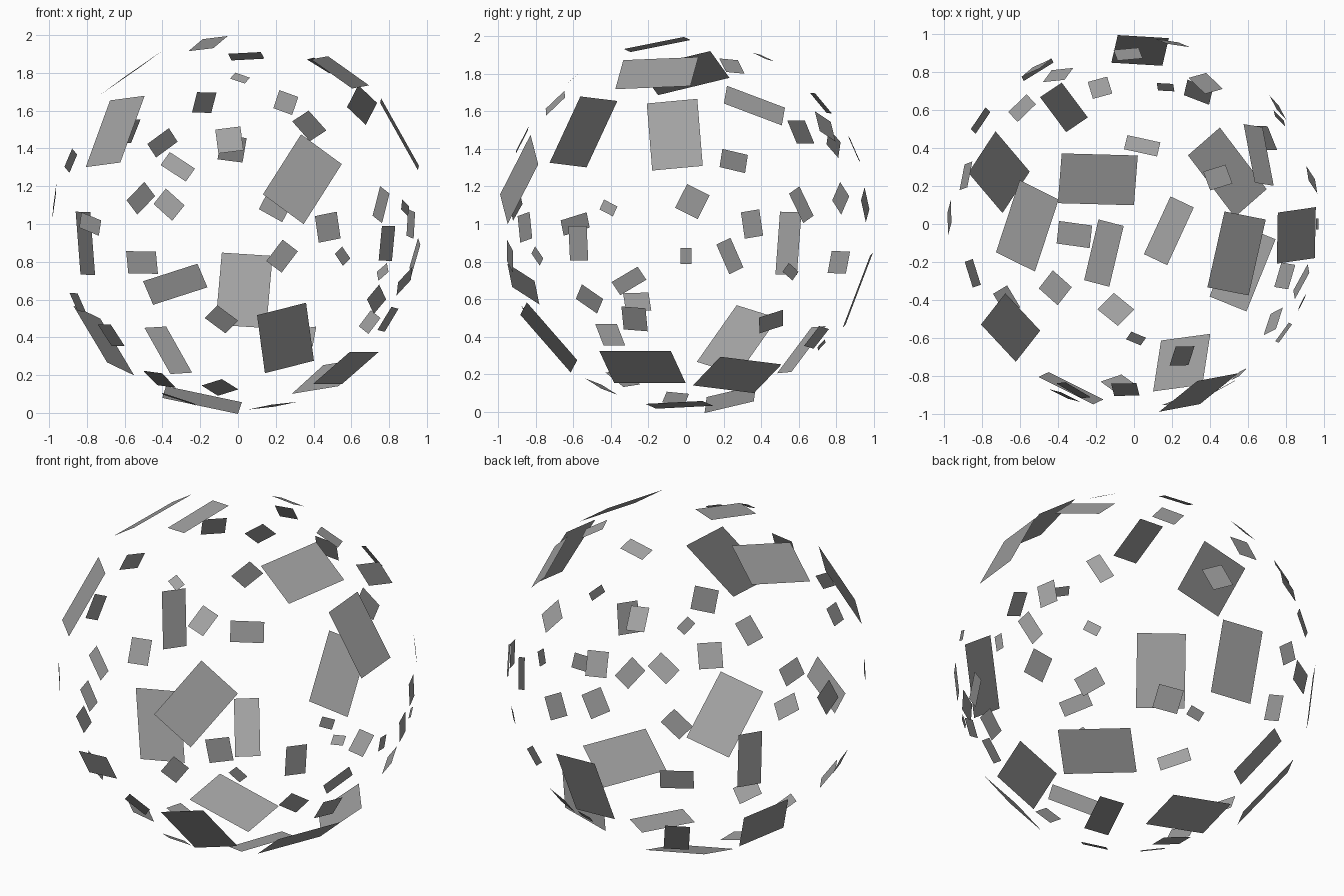
import bpy
import bmesh
from math import radians
from mathutils import Matrix, Vector

default_cube = bpy.data.objects.get("Cube")
if default_cube:
    bpy.data.objects.remove(default_cube, do_unlink=True)

SHELL_RADIUS = 0.98
SHELL_CENTRE = Vector((0, 0, 1))

# Single flat grey for every panel
grey = bpy.data.materials.new("panel_grey")
grey.use_nodes = True
grey_value = (0.36, 0.36, 0.36, 1)
grey.diffuse_color = grey_value
grey.node_tree.nodes["Principled BSDF"].inputs["Base Color"].default_value = grey_value


def tangent_frame(longitude, latitude, roll):
    """Matrix that lays a panel on the shell: local x is east, y north, z outward."""
    facing = (Matrix.Rotation(radians(longitude), 4, "Z")
              @ Matrix.Rotation(radians(-latitude), 4, "Y"))
    east_north_out = Matrix(((0, 0, 1, 0), (1, 0, 0, 0), (0, 1, 0, 0), (0, 0, 0, 1)))
    outward = Matrix.Translation((0, 0, SHELL_RADIUS))
    spin = Matrix.Rotation(radians(roll), 4, "Z")
    return Matrix.Translation(SHELL_CENTRE) @ facing @ east_north_out @ outward @ spin


def add_panels(name, length, width, placements):
    """Build one object of equal thin panels, each placed by longitude, latitude, roll."""
    bm = bmesh.new()
    stretch = Matrix.Diagonal((length, width, 1, 1))
    for longitude, latitude, roll in placements:
        frame = tangent_frame(longitude, latitude, roll)
        bmesh.ops.create_grid(bm, x_segments=1, y_segments=1, size=0.5,
                              matrix=frame @ stretch)
    mesh = bpy.data.meshes.new(name)
    bm.to_mesh(mesh)
    bm.free()
    mesh.materials.append(grey)
    panels = bpy.data.objects.new(name, mesh)
    bpy.context.collection.objects.link(panels)
    return panels


# Large panels spread around the shell
add_panels("large_panels", 0.41, 0.27, [
    (-71, -38, 108), (-69, 14, 53), (88, -21, 94), (-140, 30, 96),
    (159, -39, 109), (-22, -51, 0), (-16, 55, 4), (29, -55, -10),
    (181, 55, -23), (129, -72, 42), (-4, 29, 96),
])

# Long panels
add_panels("long_panels", 0.335, 0.138, [
    (-136, 77, 122), (-11, -79, 14), (-111, -19, 17),
    (146, -6, 91), (29, 40, -27), (121, -43, 86),
])

# Nearly square small panels
add_panels("square_panels", 0.143, 0.134, [
    (134, 30, 90), (178, 7, 117), (-93, 27, 98), (92, 24, 98),
    (63, 32, 60), (78, 6, 29), (-61, -1, 100), (-19, -31, 85),
    (64, -38, -8), (-149, -37, 90), (-102, -62, 30), (-141, -57, 79),
])

# Oblong small panels
add_panels("oblong_panels", 0.142, 0.106, [
    (104, 41, 92), (-70, 41, 63), (29, 59, 80), (164, 20, 14),
    (117, 26, 139), (122, 8, 136), (-112, 6, -39), (21, 0, 99),
    (-35, -24, -37), (33, -32, 20), (-76, -10, 54), (-96, -31, -42),
    (-163, -25, -1),
])

# Slim panels
add_panels("slim_panels", 0.178, 0.084, [
    (84, 65, -7), (-110, 18, -31), (39, 6, 118),
    (14, -10, 116), (-19, -18, 29), (-143, 0, -14),
])

# Wide panels
add_panels("wide_panels", 0.185, 0.12, [
    (-36, -6, 89), (122, -12, 1), (-170, -71, 107),
])

# Tiny panels
add_panels("tiny_panels", 0.088, 0.058, [
    (-89, 52, -29), (-55, -10, -47), (-25, 5, -25),
    (0, -10, 90), (36, -15, -33), (77, -41, -15),
])
